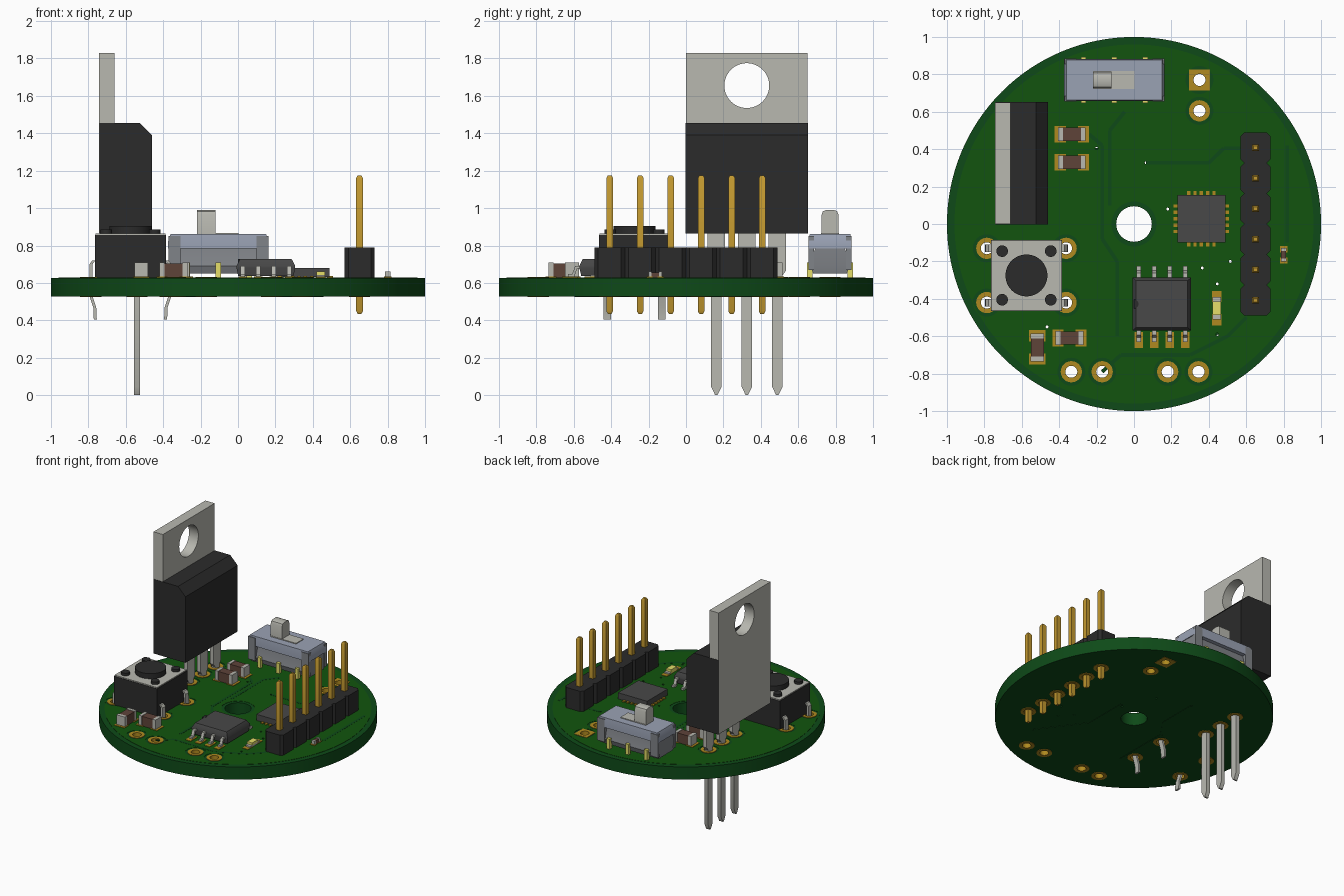
import bpy, bmesh, math

if "Cube" in bpy.data.objects:
    bpy.data.objects.remove(bpy.data.objects["Cube"])

TOP, BOT = 0.627, 0.527


def material(name, hexa):
    m = bpy.data.materials.new(name)
    c = [int(hexa[i:i + 2], 16) / 255 for i in (0, 2, 4)]
    m.diffuse_color = [((v + 0.055) / 1.055) ** 2.4 if v > 0.04 else v / 12.92 for v in c] + [1]
    m.use_nodes = True
    m.node_tree.nodes["Principled BSDF"].inputs["Base Color"].default_value = m.diffuse_color
    return m


MASK = material("solder_mask", "0e4a18")
POUR = material("mask_over_copper", "12540e")
GOLD = material("gold", "b08a20")
PIN = material("pin_gold", "c49a30")
BLACK = material("black_plastic", "2b2b2b")
CHIP = material("chip_grey", "484848")
STEEL = material("steel", "b8b8b0")
SHELL = material("switch_shell", "9aa2b4")
BASE = material("switch_base", "808388")
BROWN = material("ceramic", "5e4339")
YELLOW = material("yellow_lens", "e6df6a")


def circle(cx, cy, r, n=24):
    return [(cx + r * math.cos(2 * math.pi * i / n), cy + r * math.sin(2 * math.pi * i / n)) for i in range(n)]


def rect(cx, cy, hx, hy):
    return [(cx - hx, cy - hy), (cx + hx, cy - hy), (cx + hx, cy + hy), (cx - hx, cy + hy)]


def prism(bm, loops, a, b, axis="z"):
    """Extrude an outline (plus hole loops) from a to b along an axis."""
    place = {"z": lambda u, v, w: (u, v, w), "x": lambda u, v, w: (w, u, v), "y": lambda u, v, w: (u, w, v)}[axis]
    rings = [[[bm.verts.new(place(u, v, w)) for u, v in lp] for lp in loops] for w in (a, b)]
    for cap in rings:
        if len(loops) == 1:
            bm.faces.new(cap[0])
        else:
            edges = [bm.edges.new((r[i - 1], r[i])) for r in cap for i in range(len(r))]
            bmesh.ops.triangle_fill(bm, use_beauty=True, edges=edges)
    for lo, hi in zip(*rings):
        for i in range(len(lo)):
            bm.faces.new((lo[i - 1], lo[i], hi[i], hi[i - 1]))


def loft(bm, cx, cy, levels):
    """Stack rectangles (half x, half y, z) into one solid."""
    rows = [[bm.verts.new((x, y, z)) for x, y in rect(cx, cy, hx, hy)] for hx, hy, z in levels]
    bm.faces.new(rows[0])
    bm.faces.new(rows[-1])
    for lo, hi in zip(rows, rows[1:]):
        for i in range(4):
            bm.faces.new((lo[i - 1], lo[i], hi[i], hi[i - 1]))


def box(bm, cx, cy, hx, hy, z0, z1):
    loft(bm, cx, cy, [(hx, hy, z0), (hx, hy, z1)])


def part(name, mat, build):
    bm = bmesh.new()
    build(bm)
    bmesh.ops.recalc_face_normals(bm, faces=bm.faces)
    me = bpy.data.meshes.new(name)
    bm.to_mesh(me)
    bm.free()
    me.materials.append(mat)
    me.shade_smooth()
    me.set_sharp_from_angle(angle=math.radians(30))
    ob = bpy.data.objects.new(name, me)
    bpy.context.collection.objects.link(ob)
    return ob


def each(items, fn):
    return lambda bm: [fn(bm, *i) for i in items]


# board with plated holes and small vias
PITCH = 0.163
header_y = [-0.408 + PITCH * i for i in range(6)]
lead_y = [0.325 + PITCH * i for i in (-1, 0, 1)]
BX, BY = -0.575, -0.275
plated = [(0.35, 0.605), (-0.335, -0.79), (-0.17, -0.79), (0.18, -0.79), (0.345, -0.79)]
plated += [(0.65, y) for y in header_y] + [(-0.54, y) for y in lead_y]
plated += [(BX + sx * 0.212, BY + sy * 0.145) for sx in (-1, 1) for sy in (-1, 1)]
square = (0.35, 0.77)
vias = [(-0.2, 0.405), (0.065, 0.327), (0.18, 0.08), (0.515, -0.2), (0.365, -0.235),
        (0.445, -0.32), (0.445, -0.59), (-0.465, -0.55)]
holes = [circle(0, 0, 0.095, 48)] + [circle(x, y, 0.04) for x, y in plated + [square]]
holes += [circle(x, y, 0.008, 8) for x, y in vias]
part("board", MASK, lambda bm: prism(bm, [circle(0, 0, 1, 128)] + holes, BOT, TOP))
holes[0] = circle(0, 0, 0.12, 48)
clear = holes[:1] + [circle(x, y, 0.075) for x, y in plated + [square]] + holes[-len(vias):]
part("copper_pour", POUR, lambda bm: prism(bm, [circle(0, 0, 0.96, 128)] + clear, TOP - 0.001, TOP + 0.002))


def pads(bm):
    for x, y in plated:
        prism(bm, [circle(x, y, 0.057), circle(x, y, 0.032)], BOT - 0.003, TOP + 0.004)
    prism(bm, [rect(*square, 0.056, 0.056), circle(*square, 0.032)], BOT - 0.003, TOP + 0.004)


part("plated_pads", GOLD, pads)


# traces as thin strips following short paths
def trace(bm, z, *pts):
    for (x0, y0), (x1, y1) in zip(pts, pts[1:]):
        d = math.hypot(x1 - x0, y1 - y0)
        nx, ny = -(y1 - y0) / d * 0.01, (x1 - x0) / d * 0.01
        prism(bm, [[(x0 + nx, y0 + ny), (x1 + nx, y1 + ny), (x1 - nx, y1 - ny), (x0 - nx, y0 - ny)]], z, z + 0.002)


part("traces", MASK, each([
    (TOP + 0.001, (0.065, 0.327), (0.4, 0.327), (0.48, 0.405), (0.57, 0.405)),
    (TOP + 0.001, (-0.24, 0.48), (-0.17, 0.42), (-0.17, -0.08), (-0.09, -0.2), (-0.09, -0.6)),
    (TOP + 0.001, (-0.05, 0.6), (-0.13, 0.5), (-0.13, 0.1)),
    (TOP + 0.001, (-0.17, -0.79), (-0.07, -0.7), (0.3, -0.7), (0.5, -0.6), (0.6, -0.5)),
    (TOP + 0.001, (0.82, 0.42), (0.82, -0.1)),
    (BOT - 0.002, (0.2, 0.1), (0.2, -0.25), (0.45, -0.59)),
    (BOT - 0.002, (-0.2, 0.405), (-0.2, 0.1), (-0.3, -0.05), (-0.3, -0.5))], trace))

# power transistor: metal tab, moulded body, three pointed leads
part("transistor_tab", STEEL, lambda bm: prism(
    bm, [rect(0.325, 1.349, 0.325, 0.481), circle(0.325, 1.655, 0.12, 48)], -0.742, -0.66, "x"))
part("transistor_body", BLACK, lambda bm: prism(
    bm, [[(-0.74, 0.865), (-0.46, 0.865), (-0.46, 1.39), (-0.525, 1.455), (-0.74, 1.455)]], -0.002, 0.652, "y"))
part("transistor_leads", STEEL, each(
    [(-0.54, y, [(0.016, 0.006, 0), (0.016, 0.028, 0.045), (0.016, 0.028, 0.64),
                 (0.016, 0.046, 0.665), (0.016, 0.046, 0.88)]) for y in lead_y], loft))

# push button
part("button_body", BLACK, lambda bm: box(bm, BX, BY, 0.19, 0.19, TOP, 0.856))
part("button_cover", STEEL, lambda bm: box(bm, BX, BY, 0.187, 0.187, 0.85, 0.864))


def plunger(bm):
    prism(bm, [circle(BX, BY, 0.112, 48)], 0.86, 0.905)
    for sx in (-1, 1):
        for sy in (-1, 1):
            prism(bm, [circle(BX + sx * 0.13, BY + sy * 0.13, 0.031)], 0.86, 0.885)


part("button_plunger_and_pegs", BLACK, plunger)


def button_legs(bm):
    path = [(0.188, 0.72), (0.203, 0.7), (0.205, 0.56), (0.2, 0.52), (0.183, 0.47), (0.18, 0.405)]
    for s in (-1, 1):
        outline = [(BX + s * x, z) for x, z in path] + [(BX + s * (x + 0.016), z) for x, z in reversed(path)]
        for y in (BY - 0.145, BY + 0.145):
            prism(bm, [outline], y - 0.02, y + 0.02, "y")


part("button_legs", STEEL, button_legs)

# pin header
H, C = PITCH / 2, 0.02
part("header_housing", BLACK, each(
    [([[(0.57, y - H + C), (0.57 + C, y - H), (0.73 - C, y - H), (0.73, y - H + C),
        (0.73, y + H - C), (0.73 - C, y + H), (0.57 + C, y + H), (0.57, y + H - C)]], TOP, 0.79)
     for y in header_y], prism))
part("header_pins", PIN, each(
    [(0.65, y, [(0.01, 0.01, 0.435), (0.018, 0.018, 0.45), (0.018, 0.018, 1.16), (0.01, 0.01, 1.175)])
     for y in header_y], loft))

# slide switch
SX, SY = -0.105, 0.77
part("switch_base", BASE, lambda bm: loft(bm, SX, SY, [
    (0.255, 0.09, 0.65), (0.262, 0.105, 0.69), (0.262, 0.08, 0.785), (0.262, 0.08, 0.80)]))
part("switch_shell", SHELL, lambda bm: loft(bm, SX, SY, [
    (0.268, 0.112, 0.785), (0.268, 0.112, 0.825), (0.255, 0.108, 0.862)]))
part("switch_brackets", BASE, each(
    [(SX + sx * 0.235, SY + sy * 0.1, 0.032, 0.014, 0.67, 0.85) for sx in (-1, 1) for sy in (-1, 1)], box))
part("switch_slider", STEEL, lambda bm: box(bm, -0.108, SY, 0.112, 0.048, 0.85, 0.868))
part("switch_lever", STEEL, lambda bm: prism(bm, [
    [(0.725, 0.85), (0.815, 0.85), (0.815, 0.965), (0.808, 0.983), (0.79, 0.99),
     (0.75, 0.99), (0.732, 0.983), (0.725, 0.965)]], -0.22, -0.12, "x"))
part("switch_feet", YELLOW, each(
    [(x, SY + s * 0.108, 0.014, 0.014, TOP, 0.71) for s in (-1, 1) for x in (-0.27, SX, 0.06)], box))

# ceramic capacitors, one of them turned by 90 degrees
caps = [(-0.332, 0.48, 0), (-0.332, 0.33, 0), (-0.345, -0.61, 0), (-0.517, -0.66, 1)]


def across(items, offsets, h_len, h_wid, z0, z1):
    """Boxes at offsets along each two-ended component."""
    def build(bm):
        for x, y, turned in items:
            for o in offsets:
                if turned:
                    box(bm, x, y + o, h_wid, h_len, z0, z1)
                else:
                    box(bm, x + o, y, h_len, h_wid, z0, z1)
    return build


part("capacitor_pads", GOLD, across(caps, (-0.062, 0.062), 0.03, 0.045, TOP, TOP + 0.006))
part("capacitor_bodies", BROWN, across(caps, (0,), 0.055, 0.035, TOP, 0.705))
part("capacitor_ends", STEEL, across(caps, (-0.061, 0.061), 0.013, 0.037, TOP, 0.708))
small = [(0.8, -0.165, 1)]
part("small_resistor_pads", GOLD, across(small, (-0.03, 0.03), 0.017, 0.02, TOP, TOP + 0.006))
part("small_resistor_body", BROWN, across(small, (0,), 0.028, 0.014, TOP, 0.657))
part("small_resistor_ends", STEEL, across(small, (-0.028, 0.028), 0.008, 0.015, TOP, 0.66))
led = [(0.443, -0.45, 1)]
part("led_pads", GOLD, across(led, (-0.062, 0.062), 0.03, 0.025, TOP, TOP + 0.006))
part("led_base", STEEL, across(led, (0,), 0.06, 0.022, TOP, 0.643))
part("led_lens", YELLOW, across(led, (0,), 0.036, 0.022, TOP, 0.662))

# eight-leg chip with end notch
CX, CY = 0.149, -0.428
notch = [(CX - 0.15 + 0.025 * math.cos(a), CY + 0.025 * math.sin(a))
         for a in [math.pi / 2 - math.pi * i / 10 for i in range(11)]]
part("chip_body", CHIP, lambda bm: loft(bm, CX, CY, [
    (0.148, 0.132, 0.638), (0.157, 0.142, 0.68), (0.157, 0.142, 0.692), (0.138, 0.125, 0.727)]))
part("chip_notch", BLACK, lambda bm: prism(bm, [notch], 0.69, 0.729))


def chip_legs(bm):
    path = [(0.135, 0.69), (0.165, 0.69), (0.18, 0.648), (0.203, 0.648),
            (0.203, 0.634), (0.168, 0.634), (0.155, 0.676), (0.135, 0.676)]
    for i in range(4):
        x = CX - 0.124 + 0.083 * i
        for s in (-1, 1):
            prism(bm, [[(CY + s * y, z) for y, z in path]], x - 0.012, x + 0.012, "x")


part("chip_legs", STEEL, chip_legs)
part("chip_pads", GOLD, each(
    [(CX - 0.124 + 0.083 * i, -0.62, 0.023, 0.042, TOP, TOP + 0.006) for i in range(4)], box))

# flat leadless chip with contacts on all four sides
QX, QY = 0.36, 0.028
part("controller_body", CHIP, lambda bm: box(bm, QX, QY, 0.128, 0.128, TOP + 0.004, 0.68))


def contacts(bm):
    for i in range(-2, 3):
        for s in (-1, 1):
            box(bm, QX + i * 0.034, QY + s * 0.133, 0.009, 0.016, TOP, 0.637)
            box(bm, QX + s * 0.133, QY + i * 0.034, 0.016, 0.009, TOP, 0.637)


part("controller_contacts", GOLD, contacts)
